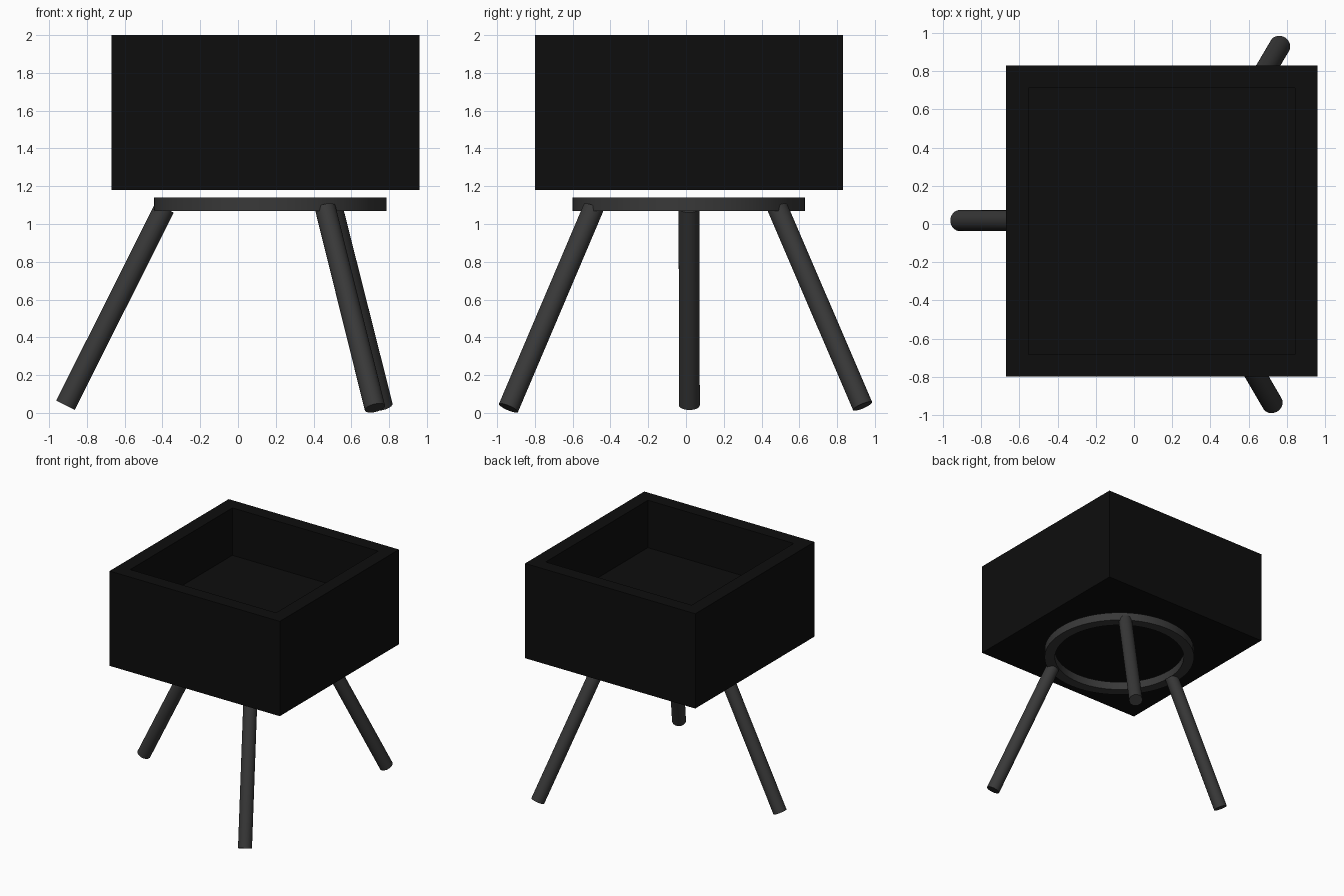
import bpy, bmesh, math
from mathutils import Vector

if "Cube" in bpy.data.objects:
    bpy.data.objects.remove(bpy.data.objects["Cube"])


def material(name, value):
    m = bpy.data.materials.new(name)
    m.diffuse_color = (value, value, value, 1)
    m.use_nodes = True
    m.node_tree.nodes["Principled BSDF"].inputs["Base Color"].default_value = m.diffuse_color
    return m


BLACK = material("black", 0.004)
DARK = material("dark_grey", 0.04)


def make_object(name, bm, mat):
    bmesh.ops.recalc_face_normals(bm, faces=bm.faces[:])
    mesh = bpy.data.meshes.new(name)
    bm.to_mesh(mesh)
    bm.free()
    mesh.materials.append(mat)
    obj = bpy.data.objects.new(name, mesh)
    bpy.context.collection.objects.link(obj)
    return obj


def smooth(obj):
    bpy.ops.object.select_all(action='DESELECT')
    obj.select_set(True)
    bpy.context.view_layer.objects.active = obj
    bpy.ops.object.shade_smooth_by_angle(angle=math.radians(30))


# Planter box: solid block with an inset, sunken top
bm = bmesh.new()
bmesh.ops.create_cube(bm, size=1)
for v in bm.verts:
    v.co = Vector((0.145 + v.co.x * 1.63, 0.015 + v.co.y * 1.63, 1.59 + v.co.z * 0.82))
bm.normal_update()
top = max(bm.faces, key=lambda f: f.calc_center_median().z)
bmesh.ops.inset_region(bm, faces=[top], thickness=0.165)
well = bmesh.ops.extrude_face_region(bm, geom=[top])
bmesh.ops.translate(bm, vec=(0, 0, -0.41),
                    verts=[g for g in well["geom"] if isinstance(g, bmesh.types.BMVert)])
if top.is_valid:
    bmesh.ops.delete(bm, geom=[top], context='FACES_ONLY')
make_object("planter_box", bm, BLACK)

# Support ring: rectangular section swept round a circle
bm = bmesh.new()
section = [(0.53, 1.07), (0.615, 1.07), (0.615, 1.14), (0.53, 1.14)]
N = 64
rings = [[bm.verts.new((0.17 + r * math.cos(a), 0.015 + r * math.sin(a), z)) for r, z in section]
         for a in (2 * math.pi * i / N for i in range(N))]
for i in range(N):
    a, b = rings[i], rings[(i + 1) % N]
    for j in range(4):
        k = (j + 1) % 4
        bm.faces.new((a[j], b[j], b[k], a[k]))
smooth(make_object("support_ring", bm, DARK))

# Three splayed round legs: (foot centre, top centre)
legs = {
    "side_leg": ((-0.913, 0.018, 0.04), (-0.39, 0.016, 1.085)),
    "front_leg": ((0.725, -0.94, 0.026), (0.462, -0.49, 1.085)),
    "back_leg": ((0.765, 0.935, 0.036), (0.50, 0.485, 1.085)),
}
for name, (foot, head) in legs.items():
    foot, head = Vector(foot), Vector(head)
    axis = head - foot
    bm = bmesh.new()
    bmesh.ops.create_cone(bm, cap_ends=True, segments=32, radius1=0.055, radius2=0.055,
                          depth=axis.length)
    bm.transform(axis.to_track_quat('Z', 'Y').to_matrix().to_4x4())
    bmesh.ops.translate(bm, vec=(foot + head) / 2, verts=bm.verts[:])
    smooth(make_object(name, bm, DARK))
